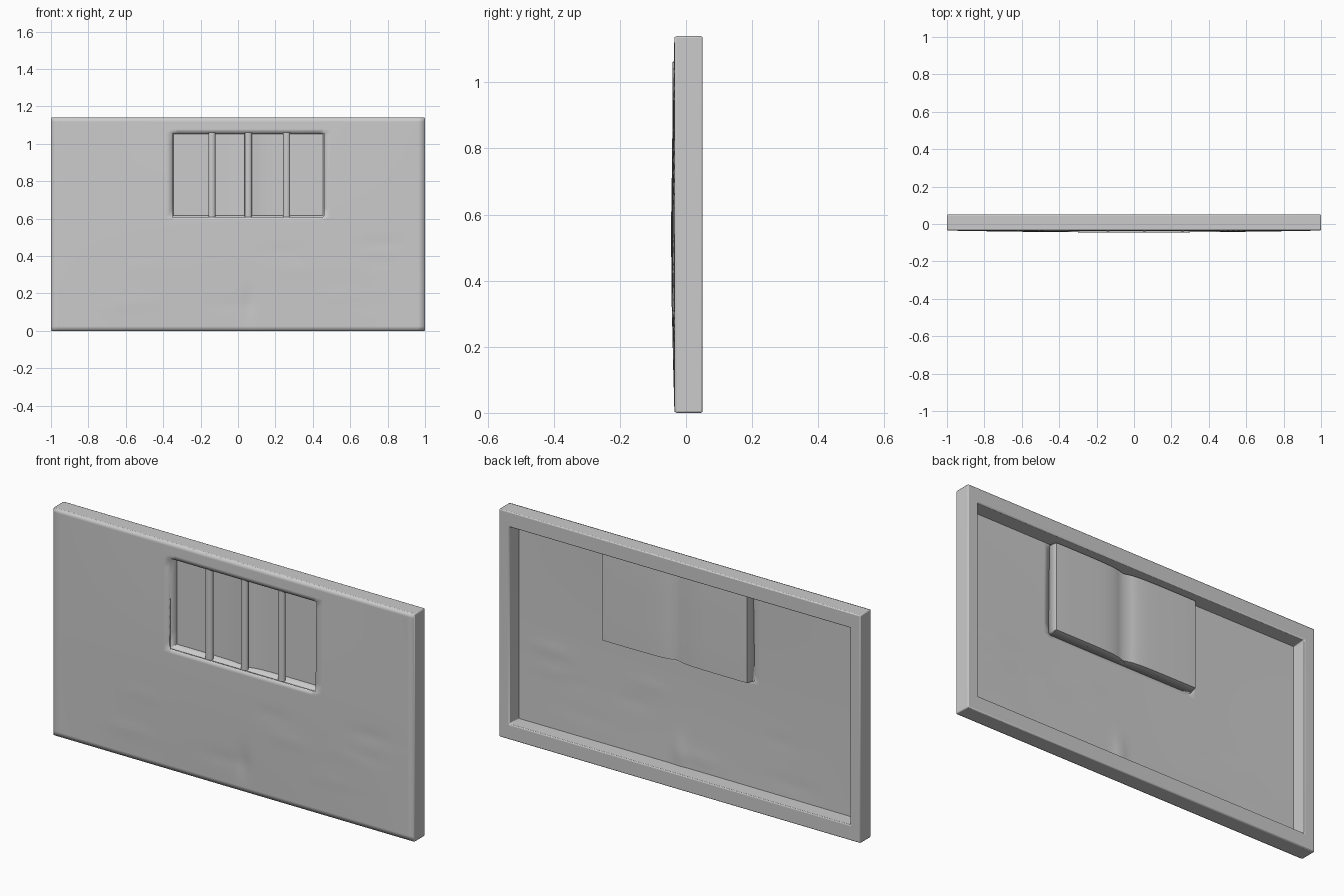
import bpy, bmesh, math, random

if "Cube" in bpy.data.objects:
    bpy.data.objects.remove(bpy.data.objects["Cube"])

random.seed(4)
HX, TOP = 1.0, 1.14                      # half width, height
WX0, WX1, WZ0, WZ1 = -0.35, 0.46, 0.61, 1.06   # window opening
MID = 0.055                              # centre bar


def link(bm, name):
    me = bpy.data.meshes.new(name)
    bm.to_mesh(me)
    bm.free()
    ob = bpy.data.objects.new(name, me)
    bpy.context.collection.objects.link(ob)
    return ob


def smooth(ob, angle=40):
    bpy.ops.object.select_all(action='DESELECT')
    ob.select_set(True)
    bpy.context.view_layer.objects.active = ob
    bpy.ops.object.shade_smooth_by_angle(angle=math.radians(angle))


def span(a, b, n):
    return [a + (b - a) * i / n for i in range(n)]


def sheet(name, xs, zs, depth, skip, thickness):
    """Height-field sheet facing -y, thickened backwards."""
    bm = bmesh.new()
    v = [[bm.verts.new((x, depth(x, z), z)) for z in zs] for x in xs]
    for i in range(len(xs) - 1):
        for j in range(len(zs) - 1):
            cx, cz = (xs[i] + xs[i + 1]) / 2, (zs[j] + zs[j + 1]) / 2
            if not skip(cx, cz):
                bm.faces.new((v[i][j], v[i + 1][j], v[i + 1][j + 1], v[i][j + 1]))
    bmesh.ops.delete(bm, geom=[p for p in bm.verts if not p.link_faces], context='VERTS')
    ob = link(bm, name)
    m = ob.modifiers.new("thickness", 'SOLIDIFY')
    m.thickness, m.offset = thickness, -1
    smooth(ob)
    return ob


# Surrounding frame, open in the middle and proud at the back
def rect(bm, hx, z0, z1, y):
    return [bm.verts.new((sx * hx, y, z)) for sx, z in ((-1, z0), (1, z0), (1, z1), (-1, z1))]


bm = bmesh.new()
loops = [rect(bm, HX, 0, TOP, -0.033), rect(bm, HX, 0, TOP, 0.05),
         rect(bm, 0.943, 0.077, 1.063, 0.05), rect(bm, 0.943, 0.077, 1.063, -0.033)]
for k in range(4):
    a, b = loops[k], loops[(k + 1) % 4]
    for i in range(4):
        j = (i + 1) % 4
        bm.faces.new((a[i], a[j], b[j], b[i]))
bmesh.ops.recalc_face_normals(bm, faces=bm.faces)
frame = link(bm, "frame")
bv = frame.modifiers.new("soft_edges", 'BEVEL')
bv.width, bv.segments = 0.005, 2
smooth(frame)

# Slightly bulging, uneven front skin with the window cut out
dents = [(random.uniform(-0.9, 0.9), random.uniform(0.1, 0.55),
          random.uniform(-0.002, 0.002)) for _ in range(14)]


def skin_depth(x, z):
    bulge = (1 - (x / HX) ** 2) * math.sin(math.pi * max(0, min(1, z / TOP)))
    y = -0.035 - 0.01 * max(0, bulge)
    for dx, dz, h in dents:
        y += h * math.exp(-((x - dx) / 0.1) ** 2 - ((z - dz) / 0.03) ** 2)
    # shallow vertical crease below the window
    y += 0.006 * math.exp(-((x - 0.055) / 0.025) ** 2 - ((z - 0.14) / 0.08) ** 2)
    return y


e = 0.003
xs = span(-HX + e, WX0, 20) + span(WX0, WX1, 32) + span(WX1, HX - e, 16) + [HX - e]
zs = span(e, WZ0, 28) + span(WZ0, WZ1, 10) + span(WZ1, TOP - e, 4) + [TOP - e]
sheet("front_panel", xs, zs, skin_depth,
      lambda x, z: WX0 < x < WX1 and WZ0 < z < WZ1, 0.009)


# Recess behind the bars: two shallow bays meeting at the centre bar
def recess_depth(x, z):
    if x in (WX0, WX1) or z in (WZ0, WZ1):
        return -0.036
    a, b = (WX0, MID) if x < MID else (MID, WX1)
    t = (x - a) / (b - a)
    near = t if x >= MID else 1 - t          # 0 at the centre crease
    return 0.008 - 0.02 * math.exp(-near / 0.12)


xs = [WX0] + span(WX0 + 0.006, MID, 10) + span(MID, WX1 - 0.006, 10) + [WX1 - 0.006, WX1]
zs = [WZ0] + span(WZ0 + 0.006, WZ1 - 0.006, 6) + [WZ1 - 0.006, WZ1]
sheet("window_recess", xs, zs, recess_depth, lambda x, z: False, 0.005)

# Upright window bars
for x in (-0.14, MID, 0.26):
    bpy.ops.mesh.primitive_cylinder_add(vertices=16, radius=0.019, depth=WZ1 - WZ0 + 0.004,
                                        location=(x, -0.026, (WZ0 + WZ1) / 2))
    bar = bpy.context.object
    bar.name = "window_bar"
    bar.scale.y = 0.75
    smooth(bar)
